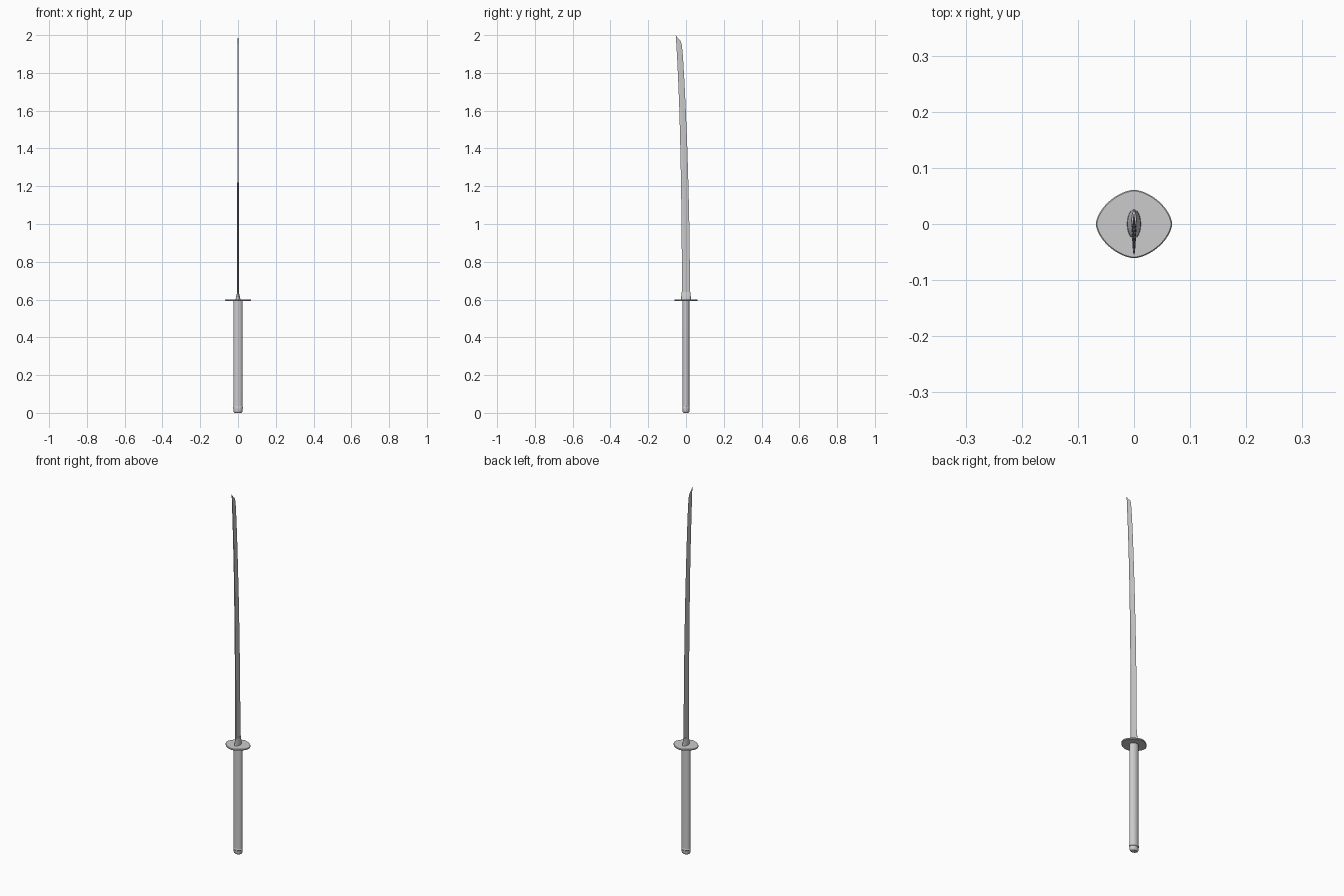
import bpy, bmesh, math


def loft(name, rings, smooth=True):
    """Skin a stack of equal-length point rings and cap both ends."""
    bm = bmesh.new()
    rows = [[bm.verts.new(p) for p in ring] for ring in rings]
    n = len(rows[0])
    for a, b in zip(rows, rows[1:]):
        for i in range(n):
            j = (i + 1) % n
            bm.faces.new((a[i], a[j], b[j], b[i]))
    bm.faces.new(rows[0][::-1])
    bm.faces.new(rows[-1])
    bmesh.ops.recalc_face_normals(bm, faces=bm.faces)
    mesh = bpy.data.meshes.new(name)
    bm.to_mesh(mesh)
    bm.free()
    obj = bpy.data.objects.new(name, mesh)
    bpy.context.collection.objects.link(obj)
    if smooth:
        bpy.ops.object.select_all(action='DESELECT')
        obj.select_set(True)
        bpy.context.view_layer.objects.active = obj
        bpy.ops.object.shade_smooth_by_angle(angle=math.radians(35))
    return obj


def oval(rx, ry, z, n=24, power=2.0):
    """Superellipse ring; power 2 is a plain ellipse, lower is more diamond-like."""
    pts = []
    for i in range(n):
        t = 2 * math.pi * i / n
        c, s = math.cos(t), math.sin(t)
        e = 2 / power
        pts.append((rx * math.copysign(abs(c) ** e, c),
                    ry * math.copysign(abs(s) ** e, s), z))
    return pts


def stack(name, profile, **kw):
    return loft(name, [oval(rx, ry, z, **kw) for rx, ry, z in profile])


# Grip and its end cap with a narrow collar groove
stack("grip", [(0.024, 0.0185, 0.025), (0.025, 0.019, 0.2),
               (0.025, 0.019, 0.45), (0.025, 0.019, 0.597)])
stack("pommel", [(0.016, 0.012, 0.0), (0.021, 0.016, 0.003),
                 (0.0235, 0.018, 0.008), (0.0235, 0.018, 0.022),
                 (0.0255, 0.0195, 0.024), (0.0255, 0.0195, 0.031),
                 (0.024, 0.0185, 0.033)])

# Thin rounded-diamond guard
stack("guard", [(0.066, 0.059, 0.593), (0.068, 0.061, 0.595),
                (0.068, 0.061, 0.599), (0.066, 0.059, 0.601)],
      n=48, power=1.65)

# Tapered collar at the blade root
stack("blade_collar", [(0.0125, 0.026, 0.598), (0.0115, 0.0255, 0.612),
                       (0.006, 0.024, 0.632), (0.0045, 0.0235, 0.64)])

# Curved blade: height of spine, y of spine, height of edge, y of edge, half thickness
stations = [
    (0.60, -0.021, 0.60, 0.021, 0.0045),
    (0.80, -0.022, 0.80, 0.020, 0.0044),
    (1.00, -0.0235, 1.00, 0.0175, 0.0042),
    (1.20, -0.026, 1.20, 0.013, 0.0040),
    (1.40, -0.030, 1.40, 0.007, 0.0037),
    (1.60, -0.035, 1.60, -0.001, 0.0034),
    (1.75, -0.041, 1.75, -0.008, 0.0031),
    (1.86, -0.046, 1.86, -0.0145, 0.0028),
    (1.93, -0.050, 1.92, -0.019, 0.0025),
    (1.965, -0.052, 1.955, -0.0235, 0.0021),
    (1.985, -0.0535, 1.972, -0.030, 0.0015),
    (1.994, -0.054, 1.982, -0.042, 0.0010),
    (2.00, -0.0550, 1.9985, -0.0535, 0.0003),
]
rings = []
for zs, ys, ze, ye, h in stations:
    yr, zr = ys + 0.3 * (ye - ys), zs + 0.3 * (ze - zs)
    rings.append([(0, ye, ze), (h, yr, zr), (h * 0.6, ys, zs),
                  (-h * 0.6, ys, zs), (-h, yr, zr)])
loft("blade", rings, smooth=False)
